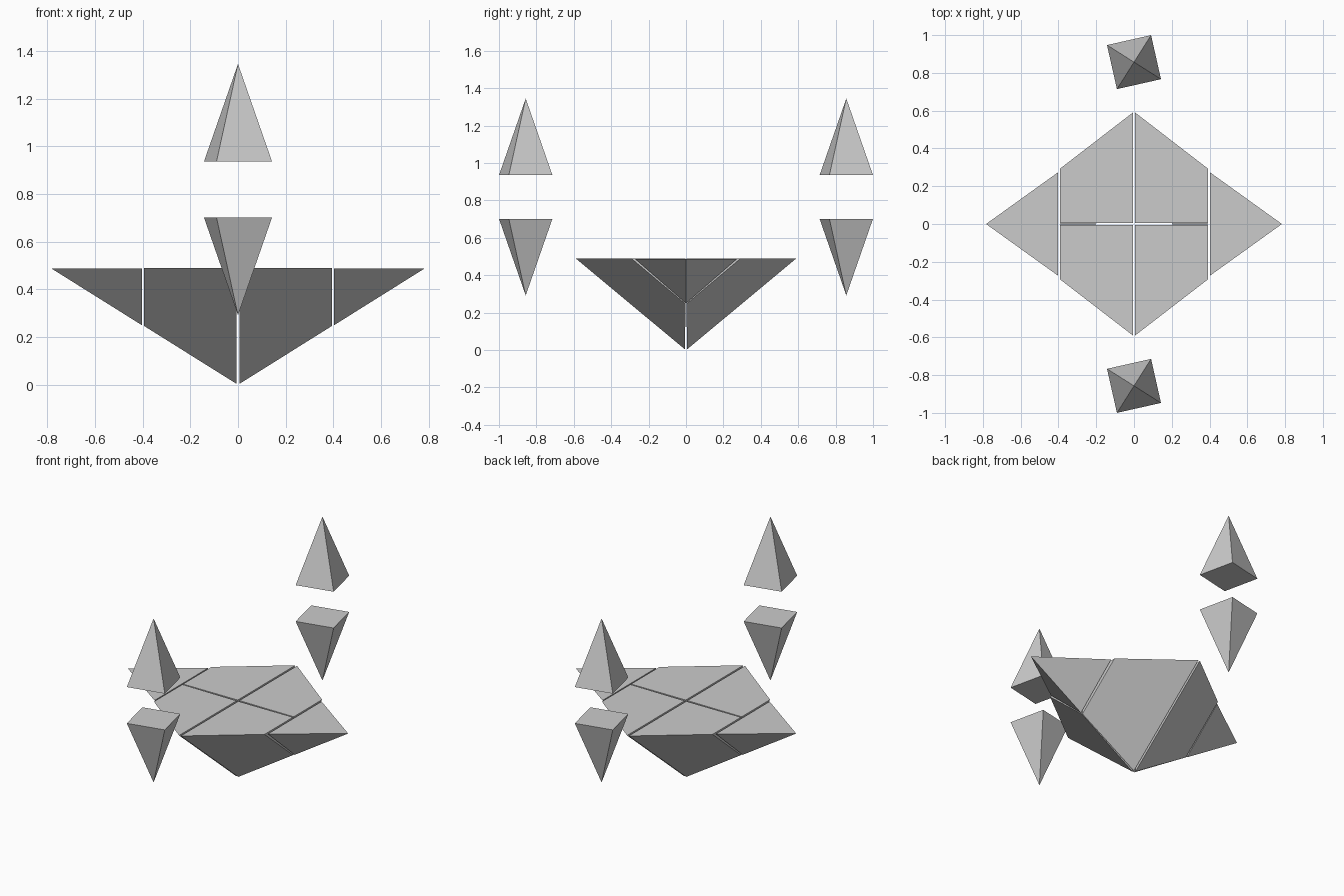
import bpy, bmesh, math

cube = bpy.data.objects.get("Cube")
if cube:
    bpy.data.objects.remove(cube, do_unlink=True)

stone = bpy.data.materials.new("pale_grey")
stone.use_nodes = True
grey = (0.6, 0.6, 0.6, 1)
stone.diffuse_color = grey
for node in stone.node_tree.nodes:
    if node.type == 'BSDF_PRINCIPLED':
        node.inputs["Base Color"].default_value = grey
        node.inputs["Roughness"].default_value = 0.8


def hull(name, points):
    """Flat-faced convex solid around a few corner points."""
    bm = bmesh.new()
    for p in points:
        bm.verts.new(p)
    bmesh.ops.convex_hull(bm, input=bm.verts)
    bmesh.ops.dissolve_limit(bm, angle_limit=math.radians(1.5),
                             verts=bm.verts, edges=bm.edges)
    bmesh.ops.recalc_face_normals(bm, faces=bm.faces)
    mesh = bpy.data.meshes.new(name)
    bm.to_mesh(mesh)
    bm.free()
    mesh.materials.append(stone)
    obj = bpy.data.objects.new(name, mesh)
    bpy.context.collection.objects.link(obj)
    return obj


TOP = 0.49      # height of the flat deck
GAP = 0.006     # half width of the slots
CUT = 0.393     # where the end pieces split off

for sx, side in ((1, "left"), (-1, "right")):
    # Two inner quarters of the inverted pyramid on this side
    for sy, end in ((-1, "front"), (1, "back")):
        corners = [(GAP, GAP, TOP), (GAP, 0.59, TOP), (CUT, 0.292, TOP),
                   (CUT, 0.004, TOP), (GAP, GAP, 0.004), (CUT, 0.002, 0.246)]
        hull(f"{end}_{side}_quarter",
             [(sx * x, sy * y, z) for x, y, z in corners])

    # Pointed end piece
    hull(f"{side}_end", [(sx * 0.403, 0.273, TOP - 0.002),
                         (sx * 0.403, -0.273, TOP - 0.002),
                         (sx * 0.403, 0, 0.25),
                         (sx * 0.783, 0, TOP - 0.002)])


def spike(name, y, base_z, tip_z):
    """Twisted square pyramid floating at the given place."""
    ring = [math.radians(57.7 + 90 * i) for i in range(4)]
    base = [(0.169 * math.cos(a), y + 0.169 * math.sin(a), base_z) for a in ring]
    hull(name, base + [(0, y, tip_z)])


# Floating spike pairs, front and back
for sy, end in ((-1, "front"), (1, "back")):
    spike(f"{end}_upper_spike", sy * 0.857, 0.935, 1.345)
    spike(f"{end}_lower_spike", sy * 0.857, 0.702, 0.292)
